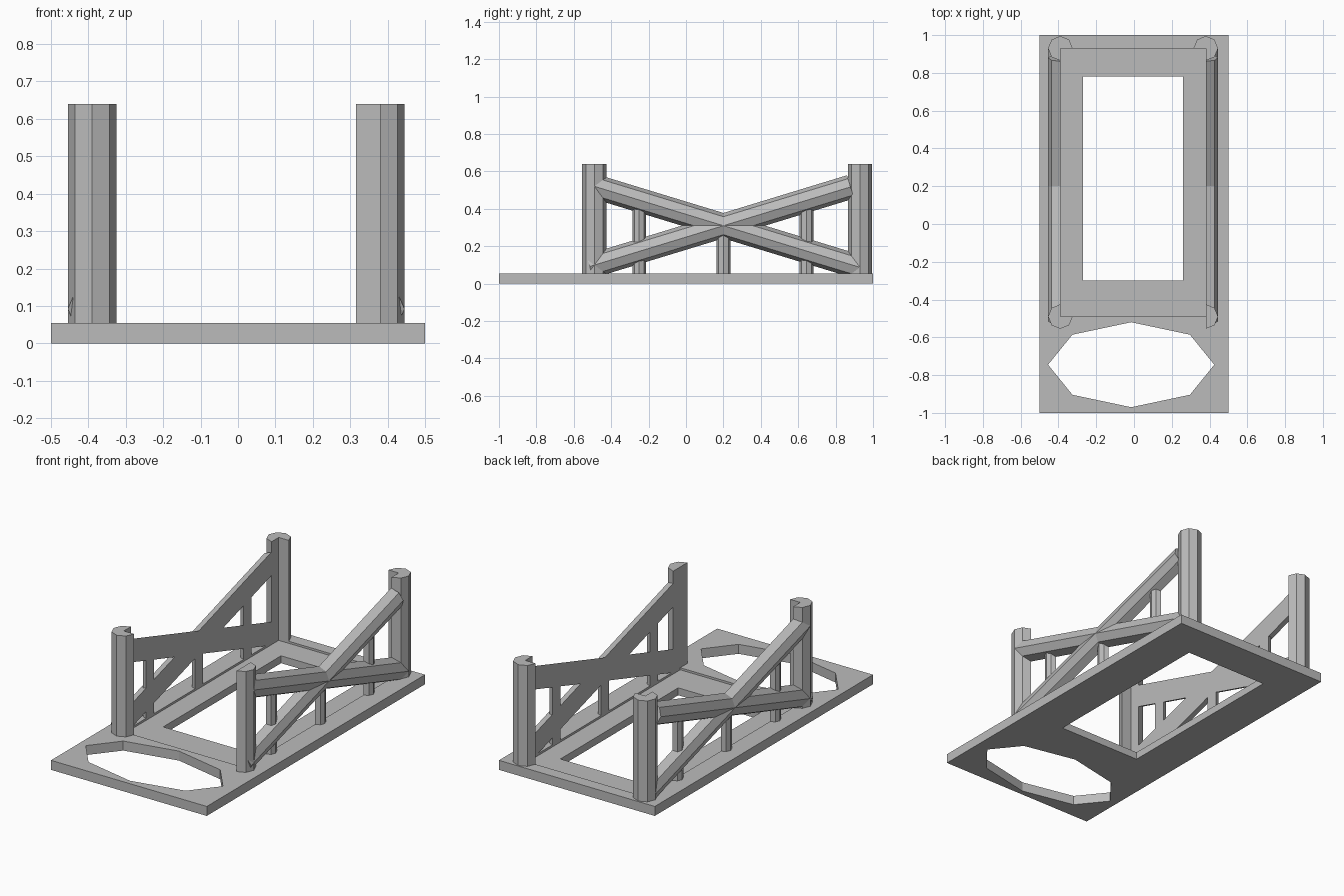
import bpy, bmesh
from math import sin, cos, radians
from mathutils import Vector

if "Cube" in bpy.data.objects:
    bpy.data.objects.remove(bpy.data.objects["Cube"])

grey = bpy.data.materials.new("plain_grey")
grey.use_nodes = True
colour = (0.5, 0.5, 0.5, 1)
grey.diffuse_color = colour
grey.node_tree.nodes["Principled BSDF"].inputs["Base Color"].default_value = colour

TOP, FLOOR, HEIGHT = 0.055, 0.043, 0.64
RIGHT, LEFT, FRONT, BACK = -0.39, 0.38, -0.49, 0.93
RADIUS, STRUT_RADIUS = 0.065, 0.037


def finish(name, bm):
    bmesh.ops.recalc_face_normals(bm, faces=bm.faces[:])
    mesh = bpy.data.meshes.new(name)
    bm.to_mesh(mesh)
    bm.free()
    mesh.materials.append(grey)
    bpy.context.collection.objects.link(bpy.data.objects.new(name, mesh))


def arc(radius, first, last):
    """Points of an octagon, counted in steps of 45 degrees."""
    return [(radius * cos(radians(45 * k)), radius * sin(radians(45 * k)))
            for k in range(first, last + 1)]


def prism(name, profile, start, end, u, v):
    """Sweep a profile lying in the u, v plane from start to end."""
    bm = bmesh.new()
    start, end, u, v = map(Vector, (start, end, u, v))
    rings = [[bm.verts.new(p + u * a + v * b) for a, b in profile] for p in (start, end)]
    for ring in rings:
        bm.faces.new(ring)
    for i in range(len(profile)):
        bm.faces.new((rings[0][i - 1], rings[0][i], rings[1][i], rings[1][i - 1]))
    finish(name, bm)


def rectangle(x0, x1, y0, y1):
    return [(x0, y0), (x1, y0), (x1, y1), (x0, y1)]


# Base plate with a shallow tray, a rectangular window and an oval opening
bm = bmesh.new()


def ring(points, z):
    verts = [bm.verts.new((x, y, z)) for x, y in points]
    return verts, [bm.edges.new((verts[i - 1], verts[i])) for i in range(len(verts))]


def level(*rings):
    edges = [e for r in rings for e in r[1]]
    bmesh.ops.triangle_fill(bm, use_beauty=True, use_dissolve=False, edges=edges)


def wall(low, high):
    for i in range(len(low[0])):
        bm.faces.new((low[0][i - 1], low[0][i], high[0][i], high[0][i - 1]))


outline = rectangle(-0.5, 0.5, -1, 1)
tray = rectangle(RIGHT, LEFT, FRONT, BACK)
window = rectangle(-0.27, 0.26, -0.30, 0.78)
oval = [(-0.015 + 0.44 * x, -0.745 + 0.225 * y) for x, y in arc(1, 0, 7)]

outer_low, outer_high = ring(outline, 0), ring(outline, TOP)
oval_low, oval_high = ring(oval, 0), ring(oval, TOP)
window_low, window_high = ring(window, 0), ring(window, FLOOR)
tray_low, tray_high = ring(tray, FLOOR), ring(tray, TOP)
level(outer_low, oval_low, window_low)
level(tray_low, window_high)
level(outer_high, oval_high, tray_high)
for low, high in ((outer_low, outer_high), (oval_low, oval_high),
                  (window_low, window_high), (tray_low, tray_high)):
    wall(low, high)
finish("base_plate", bm)

# Corner posts: inner quarter notched out, front left one cut in half
for side, x, sx in (("right", RIGHT, -1), ("left", LEFT, 1)):
    for end, y, sy in (("front", FRONT, -1), ("back", BACK, 1)):
        if (side, end) == ("left", "front"):
            profile = arc(RADIUS, -2, 2)
        else:
            profile = arc(RADIUS, -2, 4) + [(0, 0)]
        prism(f"{end}_{side}_post", profile, (x, y, TOP), (x, y, HEIGHT),
              (sx, 0, 0), (0, sy, 0))

# Side frames: crossed half-octagon beams on short struts
CROSS_Y, CROSS_Z, SLOPE = 0.2, 0.31, 0.305
for side, x, sx in (("right", RIGHT, -1), ("left", LEFT, 1)):
    for name, slope, y0, y1 in (("rising", SLOPE, -0.515, 0.88),
                                ("falling", -SLOPE, -0.49, 0.925)):
        start, end = (Vector((x, y, CROSS_Z + slope * (y - CROSS_Y))) for y in (y0, y1))
        along = (end - start).normalized()
        across = along.cross(Vector((1, 0, 0)))
        prism(f"{side}_{name}_beam", arc(RADIUS, -2, 2), start, end, (sx, 0, 0), across)
    for name, y, top in (("front", -0.25, 0.41), ("middle", CROSS_Y, 0.29),
                         ("back", 0.645, 0.41)):
        prism(f"{side}_{name}_strut", arc(STRUT_RADIUS, -2, 2), (x, y, TOP), (x, y, top),
              (sx, 0, 0), (0, 1, 0))
